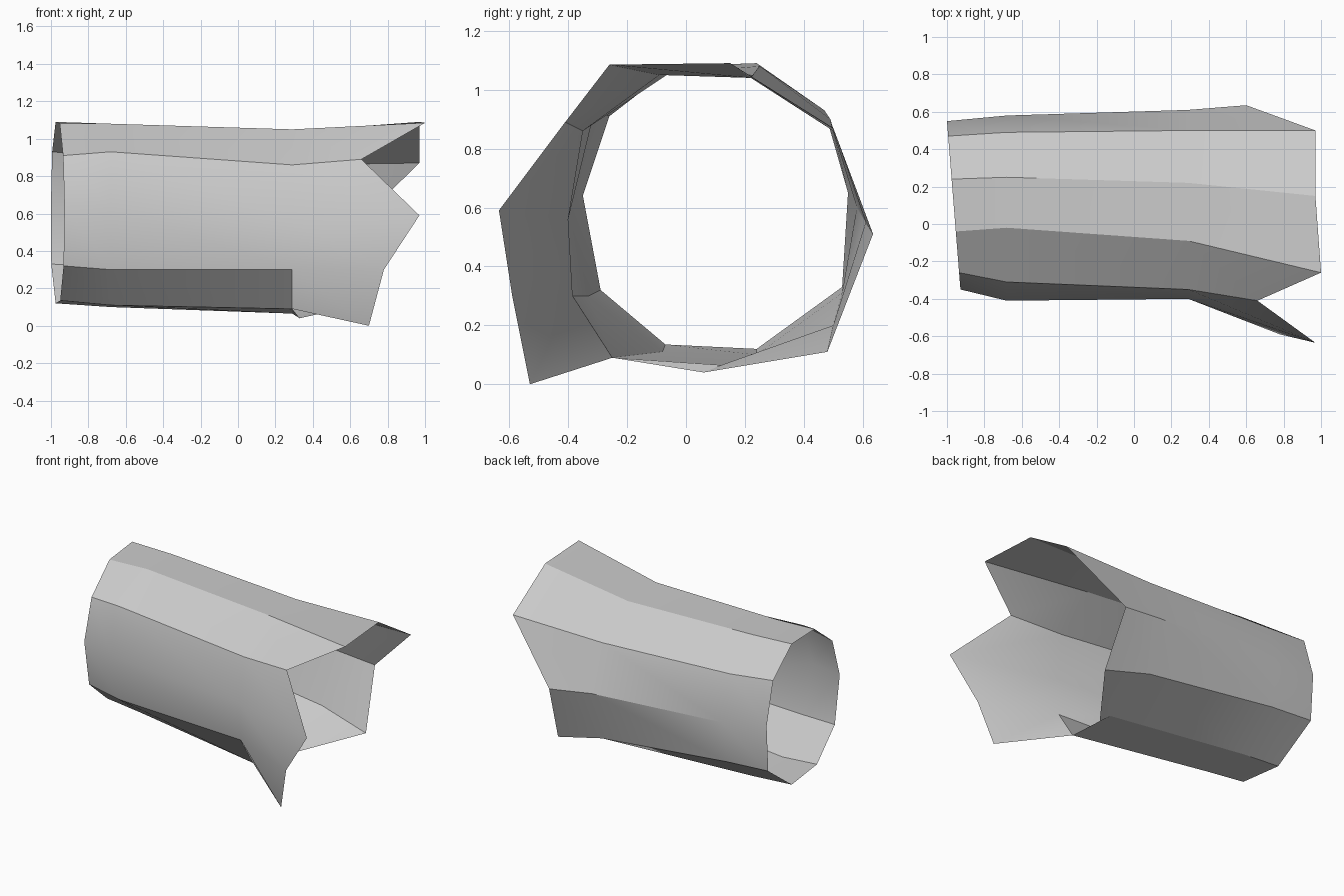
import bpy
import bmesh
import math

default_cube = bpy.data.objects.get("Cube")
if default_cube:
    bpy.data.objects.remove(default_cube, do_unlink=True)


def make_material(name, grey):
    material = bpy.data.materials.new(name)
    material.use_nodes = True
    colour = (grey, grey, grey, 1)
    material.diffuse_color = colour
    shader = next(n for n in material.node_tree.nodes if n.type == "BSDF_PRINCIPLED")
    shader.inputs["Base Color"].default_value = colour
    shader.inputs["Roughness"].default_value = 0.8
    return material


# Ten-sided cross-sections as (y, z), from the upper front corner down and around
neck_section = [(-.26, .91), (-.35, .64), (-.29, .32), (-.07, .135), (.24, .12),
                (.53, .33), (.55, .65), (.47, .93), (.24, 1.09), (-.04, 1.08)]
shoulder_section = [(-.31, .93), (-.41, .63), (-.33, .3), (-.08, .11), (.24, .1),
                    (.53, .31), (.58, .6), (.49, .9), (.25, 1.08), (-.02, 1.08)]
waist_section = [(-.35, .86), (-.4, .56), (-.385, .3), (-.25, .09), (.12, .065),
                 (.5, .2), (.61, .55), (.5, .86), (.22, 1.04), (-.09, 1.05)]

# Ragged flared rim as (x, y, z), one point per corner
rim = [(.66, -.41, .89), (.97, -.635, .59), (.78, -.59, .3), (.7, -.53, 0),
       (.33, .06, .04), (.64, .48, .11), (.6, .635, .51), (.97, .5, .87),
       (.97, .15, 1.09), (1, -.26, 1.085)]


def section_ring(section, x, tilt=0):
    """Place a cross-section along the tube, leaning slightly with y."""
    return [(x - tilt * y, y, z) for y, z in section]


rings = [
    section_ring(neck_section, -.956, tilt=.08),
    section_ring(shoulder_section, -.68),
    section_ring(waist_section, .29),
    rim,
]

# Thin open shell joining neighbouring rings
bm = bmesh.new()
loops = [[bm.verts.new(point) for point in ring] for ring in rings]
sides = len(rim)
torn_side = 3
for row, (near, far) in enumerate(zip(loops, loops[1:])):
    last_row = row == len(loops) - 2
    for side in range(sides):
        following = (side + 1) % sides
        corners = [near[side], near[following], far[following], far[side]]
        # The rim is torn open underneath, where the front flap splits off
        if last_row and side == torn_side:
            corners.pop()
        bm.faces.new(corners)

bmesh.ops.recalc_face_normals(bm, faces=bm.faces)
mesh = bpy.data.meshes.new("torn_tube_shell")
bm.to_mesh(mesh)
bm.free()

tube = bpy.data.objects.new("torn_tube_shell", mesh)
bpy.context.collection.objects.link(tube)
mesh.materials.append(make_material("light_grey", .6))

# Soft shading along the bends, crisp edges between the sides
bpy.ops.object.select_all(action="DESELECT")
tube.select_set(True)
bpy.context.view_layer.objects.active = tube
bpy.ops.object.shade_smooth_by_angle(angle=math.radians(30))
